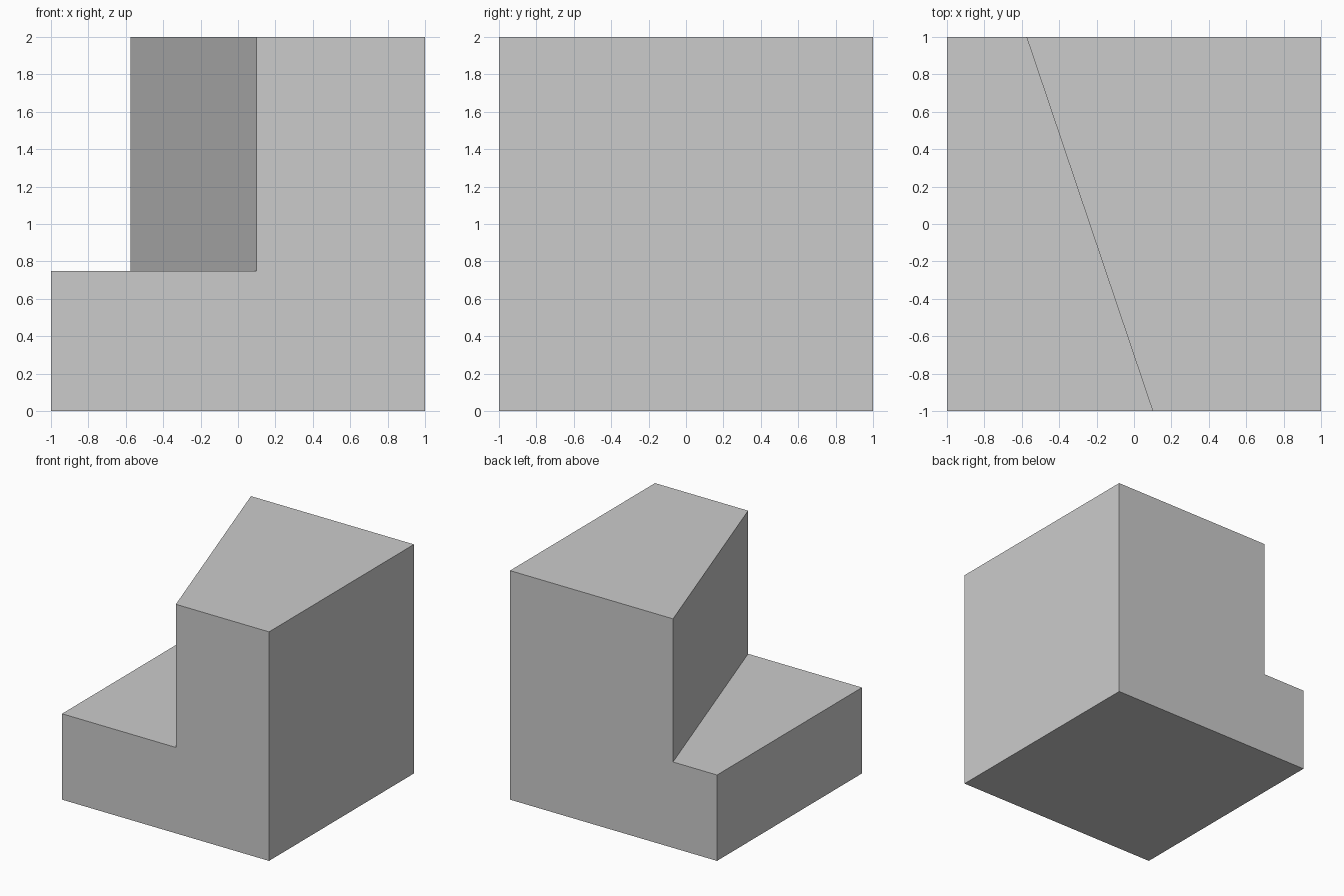
import bpy
import bmesh

default_cube = bpy.data.objects.get("Cube")
if default_cube:
    bpy.data.objects.remove(default_cube, do_unlink=True)

# Single plain grey
grey = bpy.data.materials.new("plain_grey")
grey.use_nodes = True
colour = (0.6, 0.6, 0.6, 1)
grey.diffuse_color = colour
grey.node_tree.nodes["Principled BSDF"].inputs["Base Color"].default_value = colour

STEP_HEIGHT = 0.75
WALL_FRONT, WALL_BACK = 0.1, -0.575


def step_profile(bm, y, wall_x):
    """L-shaped end profile whose riser stands at wall_x."""
    outline = [(-1, 0), (1, 0), (1, 2), (wall_x, 2),
               (wall_x, STEP_HEIGHT), (-1, STEP_HEIGHT)]
    return [bm.verts.new((x, y, z)) for x, z in outline]


# Solid block with a step cut by a slanted upright wall
bm = bmesh.new()
front = step_profile(bm, -1, WALL_FRONT)
back = step_profile(bm, 1, WALL_BACK)
bm.faces.new(front)
bm.faces.new(reversed(back))
for i in range(len(front)):
    j = (i + 1) % len(front)
    bm.faces.new((front[j], front[i], back[i], back[j]))
bmesh.ops.recalc_face_normals(bm, faces=bm.faces[:])

mesh = bpy.data.meshes.new("stepped_block")
bm.to_mesh(mesh)
bm.free()
mesh.materials.append(grey)
block = bpy.data.objects.new("stepped_block", mesh)
bpy.context.collection.objects.link(block)
